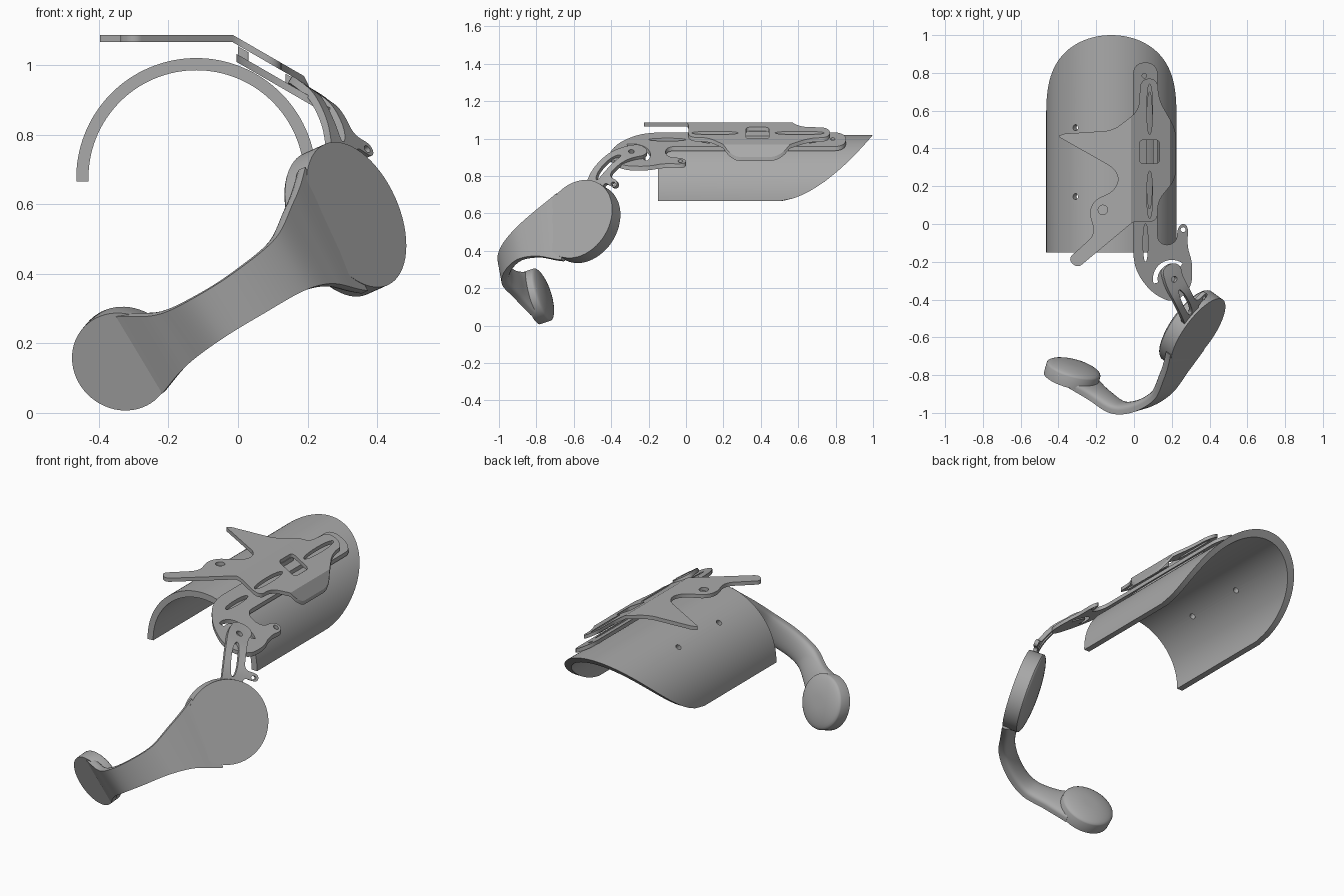
import bpy, bmesh, math
from mathutils import Vector
from mathutils.geometry import interpolate_bezier

cube = bpy.data.objects.get("Cube")
if cube:
    bpy.data.objects.remove(cube)

grey = bpy.data.materials.new("plain grey")
grey.use_nodes = True
grey.diffuse_color = (0.4, 0.4, 0.4, 1)
grey.node_tree.nodes["Principled BSDF"].inputs["Base Color"].default_value = (0.4, 0.4, 0.4, 1)


def finish(name, bm, angle=35):
    """Turn a bmesh into a shaded object."""
    bmesh.ops.recalc_face_normals(bm, faces=bm.faces)
    mesh = bpy.data.meshes.new(name)
    bm.to_mesh(mesh)
    bm.free()
    mesh.materials.append(grey)
    obj = bpy.data.objects.new(name, mesh)
    bpy.context.collection.objects.link(obj)
    bpy.ops.object.select_all(action='DESELECT')
    obj.select_set(True)
    bpy.context.view_layer.objects.active = obj
    bpy.ops.object.shade_smooth_by_angle(angle=math.radians(angle))
    return obj


def loft(name, rings, angle=35):
    """Skin closed rings of points and cap both ends."""
    bm = bmesh.new()
    rows = [[bm.verts.new(p) for p in ring] for ring in rings]
    for a, b in zip(rows, rows[1:]):
        for i in range(len(a)):
            j = (i + 1) % len(a)
            bm.faces.new((a[i], a[j], b[j], b[i]))
    bm.faces.new(rows[0])
    bm.faces.new(rows[-1])
    return finish(name, bm, angle)


def rounded(points, radius):
    """Polygon with rounded corners; a point may carry its own radius."""
    out, n = [], len(points)
    for i, p in enumerate(points):
        r = p[2] if len(p) > 2 else radius
        a, b, c = (Vector(points[k % n][:2]) for k in (i - 1, i, i + 1))
        da, dc = a - b, c - b
        s = b + da.normalized() * min(r, da.length * 0.49)
        e = b + dc.normalized() * min(r, dc.length * 0.49)
        pts = interpolate_bezier(s.to_3d(), s.lerp(b, 0.58).to_3d(),
                                 e.lerp(b, 0.58).to_3d(), e.to_3d(), 7)
        out += [q.to_2d() for q in pts]
    return out


def rect(x0, x1, y0, y1, r=1):
    return rounded([(x0, y0), (x1, y0), (x1, y1), (x0, y1)], r)


def circle(x, y, r, n=20):
    return [(x + r * math.cos(2 * math.pi * i / n), y + r * math.sin(2 * math.pi * i / n))
            for i in range(n)]


def plate(name, loops, thick, place, cuts=()):
    """Flat outline with holes, cut along bend lines and bent by place(x, y, h)."""
    cu = bpy.data.curves.new(name, 'CURVE')
    cu.dimensions, cu.fill_mode, cu.extrude = '2D', 'BOTH', thick / 2
    for loop in loops:
        sp = cu.splines.new('POLY')
        sp.points.add(len(loop) - 1)
        for p, q in zip(sp.points, loop):
            p.co = (q[0], q[1], 0, 1)
        sp.use_cyclic_u = True
    tmp = bpy.data.objects.new(name, cu)
    bpy.context.collection.objects.link(tmp)
    mesh = bpy.data.meshes.new_from_object(
        tmp.evaluated_get(bpy.context.evaluated_depsgraph_get()))
    bm = bmesh.new()
    bm.from_mesh(mesh)
    bpy.data.objects.remove(tmp)
    bpy.data.curves.remove(cu)
    bpy.data.meshes.remove(mesh)
    bmesh.ops.remove_doubles(bm, verts=bm.verts, dist=1e-5)
    for c in cuts:
        bmesh.ops.bisect_plane(bm, geom=bm.verts[:] + bm.edges[:] + bm.faces[:],
                               plane_co=(c, 0, 0), plane_no=(1, 0, 0))
    for v in bm.verts:
        v.co = place(*v.co)
    return finish(name, bm, 25)


def along(pts, t):
    """Smooth curve through points, t counted in points."""
    i = max(0, min(int(t), len(pts) - 2))
    f = t - i
    b, c = pts[i], pts[i + 1]
    a = pts[i - 1] if i else b * 2 - c
    d = pts[i + 2] if i + 2 < len(pts) else c * 2 - b
    return (b * 2 + (c - a) * f + (a * 2 - b * 5 + c * 4 - d) * f ** 2
            + (b * 3 - a - c * 3 + d) * f ** 3) / 2


def frame(pts, t, n0, n1):
    p = along(pts, t)
    tangent = (along(pts, t + 0.02) - along(pts, t - 0.02)).normalized()
    n = n0.lerp(n1, max(0, min(1, t / (len(pts) - 1))))
    n = (n - tangent * n.dot(tangent)).normalized()
    return p, tangent.cross(n), n


# Forearm cuff: half tube with a swept-back end
CX, CZ, R, WALL = -0.12, 0.675, 0.345, 0.035


def cuff_end(z):
    return 0.5 + 0.5 * max(0, (z - 0.665) / 0.355) ** 0.6


rings = []
for i in range(65):
    a = math.radians(-1.7 + 183.4 * i / 64)
    (xo, zo), (xi, zi) = [(CX + r * math.cos(a), CZ + r * math.sin(a)) for r in (R, R - WALL)]
    rings.append([(xo, -0.15, zo), (xo, cuff_end(zo), zo), (xi, cuff_end(zi), zi), (xi, -0.15, zi)])
cuff = loft("forearm_cuff", rings)
for y in (0.145, 0.51):
    d = Vector((-0.19, 0, 0.288)).normalized()
    bpy.ops.mesh.primitive_cylinder_add(vertices=20, radius=0.016, depth=0.2,
                                        location=Vector((CX, y, CZ)) + d * R,
                                        rotation=d.to_track_quat('Z', 'Y').to_euler())
    cutter = bpy.context.object
    cutter.hide_render = True
    mod = cuff.modifiers.new("hole", 'BOOLEAN')
    mod.operation, mod.object = 'DIFFERENCE', cutter
    bpy.context.view_layer.objects.active = cuff
    bpy.ops.object.modifier_apply(modifier=mod.name)
    bpy.data.objects.remove(cutter)


# Wrist plate: sloping strip with a pivot lobe and an eyelet
def slope(x, y, h):
    return Vector((x, y, 1.018 - 0.577 * x + h))


outline = rounded([(-0.005, 0.855, 0.06), (0.125, 0.855, 0.06), (0.125, -0.11), (0.225, -0.11),
                   (0.232, 0), (0.29, 0), (0.28, -0.12), (0.31, -0.2), (0.305, -0.34),
                   (0.21, -0.42), (0.1, -0.37), (0.02, -0.27), (-0.005, -0.18)], 0.05)
arc = [(0.2 + r * math.cos(math.radians(a)), -0.29 + r * math.sin(math.radians(a)))
       for r, sweep in ((0.1, range(55, 196, 10)), (0.075, range(195, 54, -10))) for a in sweep]
plate("wrist_plate", [outline, arc, circle(0.26, -0.03, 0.013), circle(0.055, 0.785, 0.012),
                      rect(0.048, 0.074, -0.2, 0), rect(0.065, 0.1, 0.08, 0.7)], 0.023, slope)

# Slider rails between the two plates
for name, x in (("inner_slider_rail", 0.0), ("outer_slider_rail", 0.137)):
    plate(name, [rect(x, x + 0.03, 0.3, 0.46, 0.005)], 0.026,
          lambda x, y, h: slope(x, y, h + 0.023))


# Forked top plate: flat wing, sloping slider and a steep outer flap
def bend(x, y, h):
    z = 1.076 - 0.577 * max(0, x + 0.015) - 1.5 * max(0, x - 0.19)
    return Vector((x, y, z + h))


outline = rounded([(0.035, 0.77), (0.125, 0.77), (0.13, 0.66, 0.05), (0.222, 0.5), (0.222, 0.24),
                   (0.125, 0.12), (0.125, 0.01), (0, 0.015, 0.02), (-0.3, -0.235, 0.03),
                   (-0.35, -0.185, 0.03), (-0.205, -0.055), (-0.25, 0.11, 0.08),
                   (-0.09, 0.18, 0.06), (-0.08, 0.28, 0.06), (-0.405, 0.465, 0.015),
                   (-0.37, 0.478, 0.01), (-0.11, 0.495), (0.025, 0.6)], 0.045)
plate("forked_top_plate", [outline, circle(-0.165, 0.075, 0.025),
                           rect(0.03, 0.135, 0.32, 0.445, 0.02),
                           rect(0.068, 0.098, 0.03, 0.28), rect(0.068, 0.098, 0.475, 0.74)],
      0.021, bend, (-0.015, 0.19))

# Curved link from the pivot down to the large pad
SLOPE_N = Vector((0.5, 0, 0.866))
PALM_N = Vector((0.76, -0.55, 0.34)).normalized()
TIP_N = Vector((-0.25, -0.92, -0.3)).normalized()
link_path = [Vector(p) for p in ((0.19, -0.22, 0.932), (0.21, -0.3, 0.92), (0.25, -0.38, 0.885),
                                 (0.285, -0.45, 0.815), (0.3, -0.49, 0.735))]


def follow(s, w, h):
    p, side, n = frame(link_path, s * 10, SLOPE_N, PALM_N)
    return p + side * w + n * h


outline = rounded([(-0.01, 0.058), (0.4, 0.058, 0.01), (0.4, -0.055, 0.01), (0.35, -0.06, 0.02),
                   (0.37, -0.14, 0.028), (0.315, -0.14, 0.028), (0.3, -0.058, 0.03),
                   (-0.01, -0.058)], 0.056)
plate("curved_link", [outline, circle(0.09, 0, 0.018), circle(0.342, -0.113, 0.013),
                      rect(0.16, 0.35, -0.02, 0.02)], 0.022, follow,
      [0.02 * i for i in range(1, 20)])


# Round pads: flat outside, soft domed inside
def pad(name, centre, normal, radius, depth, dome):
    c = Vector(centre)
    u = normal.orthogonal().normalized()
    v = normal.cross(u)
    profile = [(radius, 0), (radius, depth)]
    for k in range(1, 8):
        a = math.pi / 2 * k / 8
        profile.append((radius * (0.86 * math.cos(a) ** 0.8 + 0.14 * math.cos(a) ** 4),
                        depth + dome * math.sin(a)))
    return loft(name, [[c - normal * h + (u * math.cos(t) + v * math.sin(t)) * r
                        for t in [2 * math.pi * i / 64 for i in range(64)]]
                       for r, h in profile])


pad("large_pad", (0.34, -0.58, 0.57), PALM_N, 0.222, 0.08, 0.035)
pad("small_pad", (-0.335, -0.825, 0.147), TIP_N, 0.147, 0.06, 0.035)

# Strap joining the pads, flaring into each of them
strap_path = [Vector(p) for p in ((0.285, -0.68, 0.53), (0.225, -0.8, 0.49), (0.155, -0.915, 0.43),
                                  (0.04, -0.985, 0.35), (-0.08, -0.995, 0.275),
                                  (-0.19, -0.925, 0.21), (-0.285, -0.85, 0.165))]
half_widths = [Vector((w, 0)) for w in (0.2, 0.135, 0.088, 0.074, 0.072, 0.085, 0.13)]
rings = []
for i in range(49):
    t = i / 8
    p, side, n = frame(strap_path, t, PALM_N, TIP_N)
    w = along(half_widths, t).x
    section = [(-1, 0.002), (1, 0.002)]
    section += [(math.cos(a), 0.025 + 0.032 * math.sin(a) ** 0.8)
                for a in [math.pi * k / 12 for k in range(1, 12)]]
    section.insert(2, (1, 0.025))
    section.append((-1, 0.025))
    rings.append([p + side * w * s - n * h for s, h in section])
loft("connecting_strap", rings, 40)
